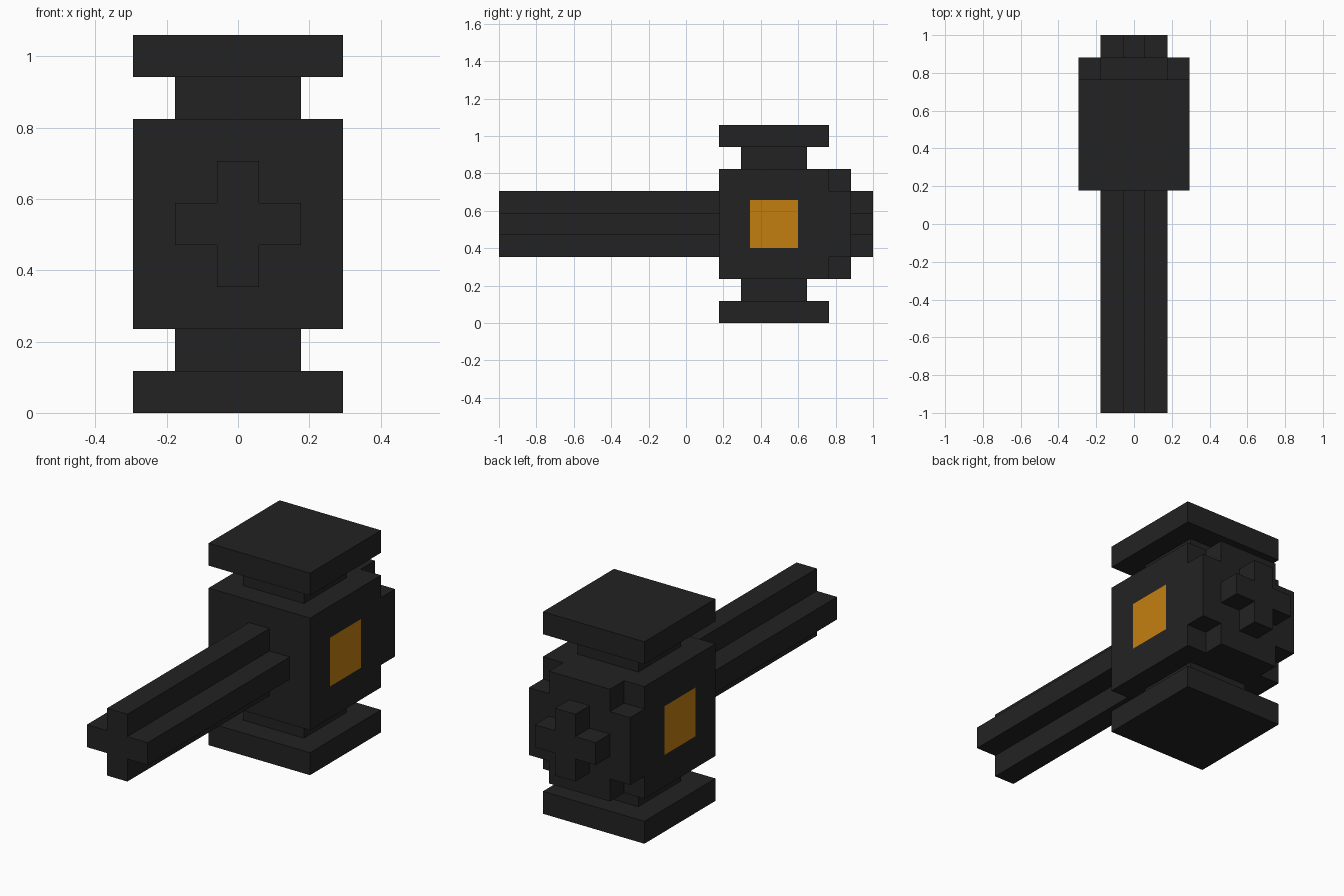
import bpy
import bmesh
from mathutils import Matrix, Vector

cube = bpy.data.objects.get("Cube")
if cube:
    bpy.data.objects.remove(cube, do_unlink=True)

U = 2 / 17          # one block
MID = 4.5           # height of the handle axis, in blocks


def make_material(name, rgb):
    mat = bpy.data.materials.new(name)
    mat.use_nodes = True
    color = (*rgb, 1)
    mat.diffuse_color = color
    mat.node_tree.nodes["Principled BSDF"].inputs["Base Color"].default_value = color
    return mat


charcoal = make_material("charcoal", (0.0165, 0.0165, 0.0165))
amber = make_material("amber", (0.55, 0.21, 0.005))


def finish(name, bm, *mats):
    bmesh.ops.recalc_face_normals(bm, faces=bm.faces[:])
    mesh = bpy.data.meshes.new(name)
    bm.to_mesh(mesh)
    bm.free()
    for mat in mats:
        mesh.materials.append(mat)
    obj = bpy.data.objects.new(name, mesh)
    bpy.context.collection.objects.link(obj)
    return obj


def cross_bar(name, arm, reach, y0, y1):
    """Plus-shaped profile in x and z, extruded along y."""
    corner = [(reach, -arm), (reach, arm), (arm, arm)]
    profile = []
    for turn in range(4):
        for x, z in corner:
            for _ in range(turn):
                x, z = -z, x
            profile.append((x, z))
    bm = bmesh.new()
    verts = [bm.verts.new((x * U, y0 * U, (z + MID) * U)) for x, z in profile]
    face = bm.faces.new(verts)
    side = bmesh.ops.extrude_face_region(bm, geom=[face], use_keep_orig=True)
    moved = [v for v in side["geom"] if isinstance(v, bmesh.types.BMVert)]
    bmesh.ops.translate(bm, verts=moved, vec=(0, (y1 - y0) * U, 0))
    return finish(name, bm, charcoal)


def block(name, half, y0, y1, z0, z1, *extra):
    bm = bmesh.new()
    size = Vector((2 * half, y1 - y0, z1 - z0)) * U
    center = Vector((0, (y0 + y1) / 2, (z0 + z1) / 2)) * U
    bmesh.ops.create_cube(bm, size=1,
                          matrix=Matrix.Translation(center) @ Matrix.Diagonal((*size, 1)))
    return finish(name, bm, charcoal, *extra)


# Handle, stepped back of the head and rear boss
cross_bar("handle", 0.5, 1.5, -8.5, 1.5)
cross_bar("head_back", 1.5, 2.5, 6.5, 7.5)
cross_bar("rear_boss", 0.5, 1.5, 7.5, 8.5)

# Central head block with an inset amber square on each side
head = block("head", 2.5, 1.5, 6.5, 2, 7, amber)
bm = bmesh.new()
bm.from_mesh(head.data)
sides = [f for f in bm.faces if abs(f.normal.x) > 0.9]
bmesh.ops.inset_individual(bm, faces=sides, thickness=2 * U)
for f in sides:
    f.material_index = 1
bm.to_mesh(head.data)
bm.free()

# Necks and striking plates above and below
for label, sign in (("upper", 1), ("lower", -1)):
    for part, half, y0, y1, near, far in (("neck", 1.5, 2.5, 5.5, 2.5, 3.5),
                                          ("plate", 2.5, 1.5, 6.5, 3.5, 4.5)):
        z0, z1 = sorted((MID + sign * near, MID + sign * far))
        block(f"{label}_{part}", half, y0, y1, z0, z1)
